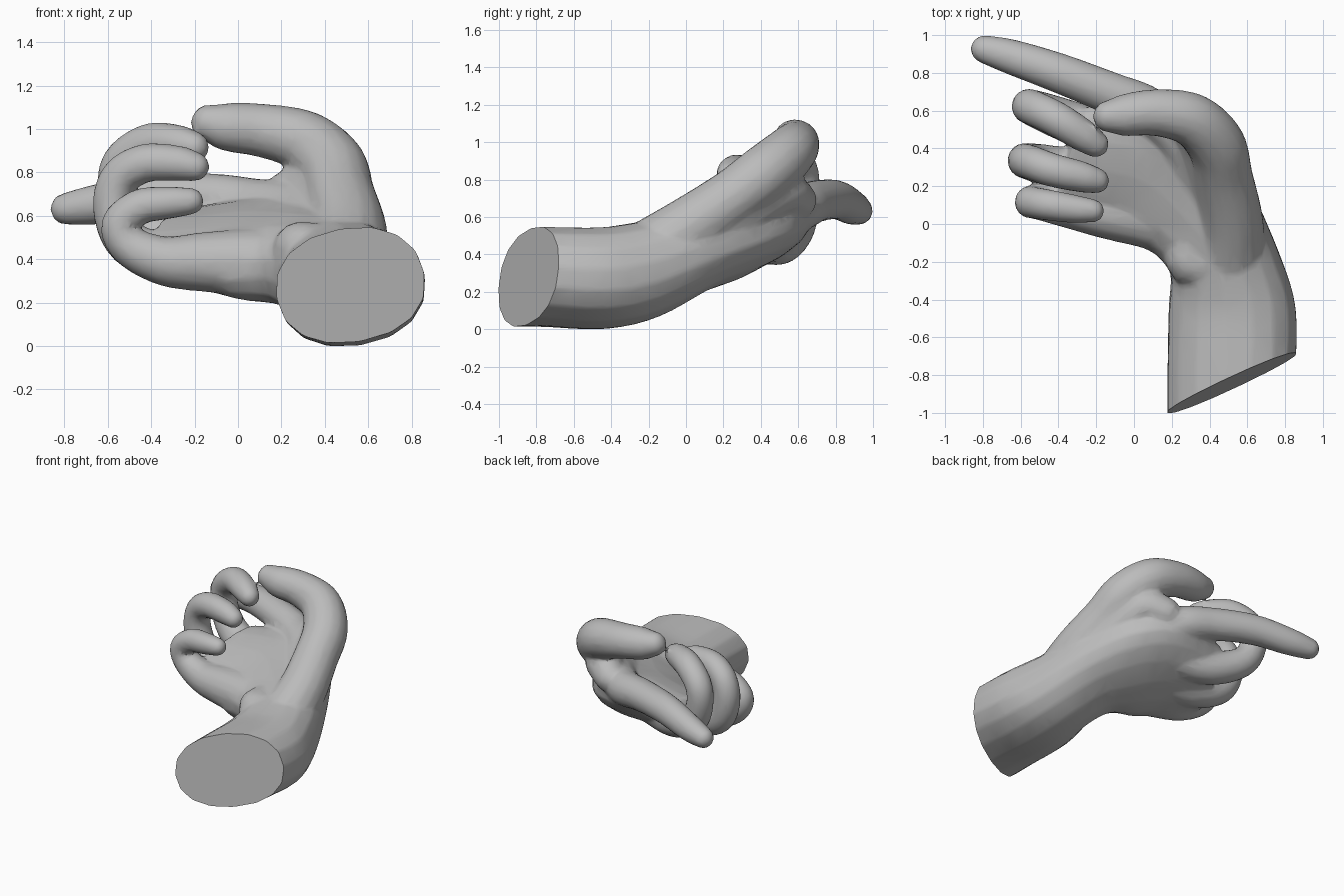
import bpy, bmesh, math
from mathutils import Vector

if "Cube" in bpy.data.objects:
    bpy.data.objects.remove(bpy.data.objects["Cube"])

skin = bpy.data.materials.new("grey clay")
skin.diffuse_color = (0.5, 0.5, 0.5, 1)
skin.use_nodes = True
skin.node_tree.nodes["Principled BSDF"].inputs["Base Color"].default_value = skin.diffuse_color
SIDES = 16


def loft(bm, rings):
    """Closed skin over a list of vertex rings."""
    loops = [[bm.verts.new(p) for p in r] for r in rings]
    for a, b in zip(loops, loops[1:]):
        for i in range(SIDES):
            j = (i + 1) % SIDES
            bm.faces.new((a[i], a[j], b[j], b[i]))
    bm.faces.new(loops[0][::-1])
    bm.faces.new(loops[-1])


def ring(c, u, v, power=1.0):
    out = []
    for i in range(SIDES):
        a = math.tau * i / SIDES
        ca, sa = math.cos(a), math.sin(a)
        out.append(c + u * math.copysign(abs(ca) ** power, ca)
                   + v * math.copysign(abs(sa) ** power, sa))
    return out


def spline(pts, steps=5):
    """Catmull-Rom sampling of points of any dimension."""
    pts = [Vector(p) for p in pts]
    ext = [pts[0] * 2 - pts[1]] + pts + [pts[-1] * 2 - pts[-2]]
    out = []
    for k in range(len(pts) - 1):
        a, b, c, d = ext[k:k + 4]
        for s in range(steps):
            t = s / steps
            out.append((b * 2 + (c - a) * t + (a * 2 - b * 5 + c * 4 - d) * t * t
                        + (b * 3 - a - c * 3 + d) * t ** 3) / 2)
    return out + [pts[-1]]


def digit(bm, pts):
    """Round tube through (x, y, z, radius) with domed ends."""
    s = spline(pts)
    c = [p.to_3d() for p in s]
    r = [p[3] for p in s]
    t = [(c[min(i + 1, len(c) - 1)] - c[max(i - 1, 0)]).normalized() for i in range(len(c))]
    dome = [math.radians(x) for x in (80, 55, 30)]
    path = [(c[0] - t[0] * r[0] * math.sin(a), t[0], r[0] * math.cos(a)) for a in dome]
    path += list(zip(c, t, r))
    path += [(c[-1] + t[-1] * r[-1] * math.sin(a), t[-1], r[-1] * math.cos(a)) for a in dome[::-1]]
    u = t[0].orthogonal().normalized()
    rings = []
    for p, d, rad in path:
        u = (u - d * u.dot(d)).normalized()
        rings.append(ring(p, u * rad, d.cross(u) * rad))
    loft(bm, rings)


bm = bmesh.new()

# Forearm, wrist and palm: centre, half width vector, half thickness
sections = [
    ((0.517, -1.25, 0.288), (0.34, 0, 0.06), 0.264),
    ((0.517, -0.80, 0.288), (0.34, 0, 0.06), 0.264),
    ((0.52, -0.45, 0.28), (0.337, 0, 0.05), 0.272),
    ((0.485, -0.22, 0.325), (0.295, 0.03, 0.04), 0.262),
    ((0.355, 0.03, 0.41), (0.255, 0.17, 0.09), 0.215),
    ((0.18, 0.21, 0.45), (0.235, 0.30, 0.14), 0.19),
    ((0.00, 0.31, 0.475), (0.17, 0.34, 0.15), 0.165),
    ((-0.20, 0.34, 0.475), (0.12, 0.31, 0.13), 0.14),
    ((-0.36, 0.36, 0.49), (0.09, 0.25, 0.11), 0.105),
]
samples = spline([c + w + (t,) for c, w, t in sections], 4)
centres = [Vector(s[:3]) for s in samples]
rings = []
for i, s in enumerate(samples):
    d = centres[min(i + 1, len(samples) - 1)] - centres[max(i - 1, 0)]
    w = Vector(s[3:6])
    rings.append(ring(centres[i], w, w.cross(d).normalized() * s[6], 0.9))
loft(bm, rings)

# Thumb with its fleshy root
digit(bm, [(0.51, -0.22, 0.39, 0.19), (0.515, 0.02, 0.55, 0.170), (0.475, 0.25, 0.71, 0.155),
           (0.435, 0.42, 0.84, 0.155), (0.31, 0.55, 0.95, 0.143), (0.12, 0.59, 1.00, 0.125),
           (-0.05, 0.576, 1.018, 0.112), (-0.13, 0.57, 1.035, 0.088)])
# Web filling between thumb and index finger
digit(bm, [(0.48, 0.02, 0.47, 0.16), (0.43, 0.26, 0.62, 0.15), (0.34, 0.49, 0.74, 0.13),
           (0.22, 0.59, 0.70, 0.11)])
# Heel of the palm beside the wrist
digit(bm, [(0.46, -0.20, 0.45, 0.12), (0.30, -0.20, 0.45, 0.13), (0.30, -0.08, 0.46, 0.12)])
# Outer edge of the palm running into the little finger
digit(bm, [(0.34, -0.04, 0.40, 0.15), (0.10, 0.02, 0.395, 0.155), (-0.14, 0.06, 0.395, 0.14),
           (-0.34, 0.09, 0.40, 0.115), (-0.50, 0.115, 0.47, 0.095), (-0.545, 0.115, 0.57, 0.086),
           (-0.45, 0.10, 0.65, 0.083), (-0.32, 0.08, 0.668, 0.076), (-0.22, 0.07, 0.675, 0.064)])
# Ring finger
digit(bm, [(-0.05, 0.24, 0.42, 0.13), (-0.30, 0.28, 0.41, 0.12), (-0.50, 0.32, 0.48, 0.105),
           (-0.575, 0.335, 0.64, 0.095), (-0.545, 0.325, 0.78, 0.092), (-0.43, 0.285, 0.85, 0.09),
           (-0.28, 0.25, 0.85, 0.083), (-0.20, 0.23, 0.835, 0.07)])
# Middle finger
digit(bm, [(0.0, 0.42, 0.49, 0.13), (-0.26, 0.51, 0.475, 0.12), (-0.47, 0.59, 0.56, 0.105),
           (-0.55, 0.62, 0.71, 0.094), (-0.535, 0.615, 0.85, 0.094), (-0.41, 0.555, 0.94, 0.094),
           (-0.28, 0.475, 0.94, 0.088), (-0.205, 0.425, 0.925, 0.074)])
# Index finger with its knuckle
digit(bm, [(0.40, 0.12, 0.51, 0.14), (0.27, 0.42, 0.62, 0.135), (0.08, 0.60, 0.655, 0.125),
           (-0.12, 0.69, 0.69, 0.114), (-0.40, 0.80, 0.70, 0.106), (-0.65, 0.885, 0.66, 0.094),
           (-0.79, 0.925, 0.64, 0.076)])

bmesh.ops.recalc_face_normals(bm, faces=bm.faces)
mesh = bpy.data.meshes.new("hand")
bm.to_mesh(mesh)
bm.free()
hand = bpy.data.objects.new("hand", mesh)
bpy.context.collection.objects.link(hand)
bpy.context.view_layer.objects.active = hand
hand.select_set(True)

# Fuse the parts into one skin, soften the creases, thin the mesh
m = hand.modifiers.new("fuse", 'REMESH')
m.mode, m.voxel_size = 'VOXEL', 0.012
m = hand.modifiers.new("soften", 'SMOOTH')
m.factor, m.iterations = 0.5, 14
m = hand.modifiers.new("thin", 'DECIMATE')
m.ratio = 0.07
for name in [x.name for x in hand.modifiers]:
    bpy.ops.object.modifier_apply(modifier=name)

# Flat slanted cut through the forearm
bm = bmesh.new()
bm.from_mesh(hand.data)
cut = bmesh.ops.bisect_plane(bm, geom=bm.verts[:] + bm.edges[:] + bm.faces[:],
                             plane_co=(0.51, -0.845, 0.285), plane_no=(0.41, -0.91, 0.12),
                             clear_outer=True)
edges = [e for e in cut["geom_cut"] if isinstance(e, bmesh.types.BMEdge)]
bmesh.ops.contextual_create(bm, geom=edges)
bmesh.ops.recalc_face_normals(bm, faces=bm.faces)
low = min(v.co.z for v in bm.verts)
bmesh.ops.translate(bm, verts=bm.verts, vec=(0, 0, -low))
bm.to_mesh(hand.data)
bm.free()

hand.data.materials.clear()
hand.data.materials.append(skin)
bpy.ops.object.shade_smooth_by_angle(angle=math.radians(35))
